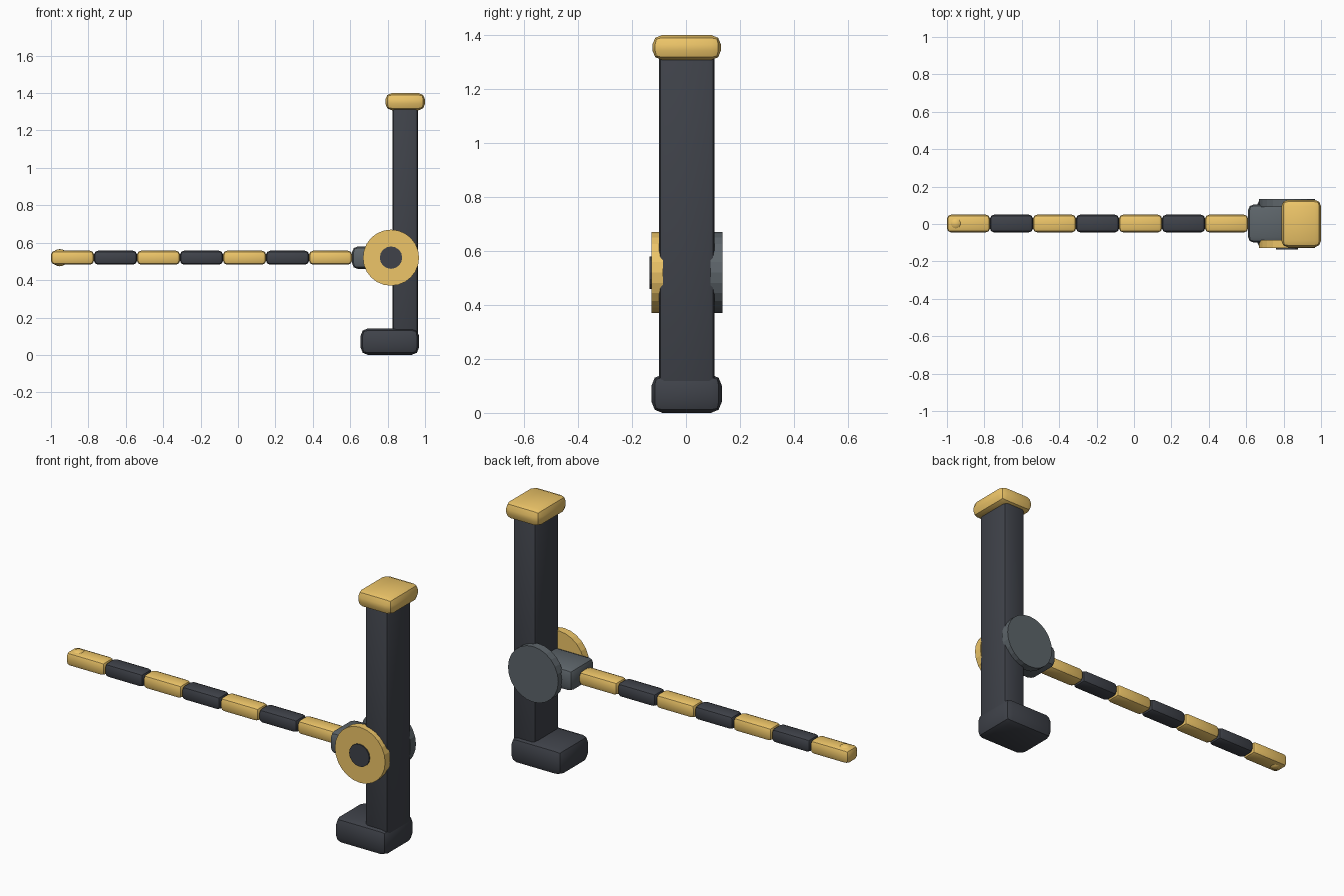
import bpy
from math import pi, radians

if "Cube" in bpy.data.objects:
    bpy.data.objects.remove(bpy.data.objects["Cube"])

CY = 0.0025            # depth centre of the body
AX, AZ = 0.818, 0.52   # pivot of the boom


def material(name, rgb):
    m = bpy.data.materials.new(name)
    m.diffuse_color = (*rgb, 1)
    m.use_nodes = True
    m.node_tree.nodes["Principled BSDF"].inputs["Base Color"].default_value = m.diffuse_color
    return m


gold = material("gold", (0.85, 0.56, 0.14))
dark = material("dark", (0.05, 0.055, 0.068))
steel = material("steel", (0.11, 0.13, 0.145))


def finish(name, mat):
    o = bpy.context.object
    o.name = name
    o.data.materials.append(mat)
    return o


def box(name, x, y, z, bevel, mat):
    """Rounded box from (min, max) ranges."""
    bpy.ops.mesh.primitive_cube_add(size=1, location=[sum(r) / 2 for r in (x, y, z)])
    o = finish(name, mat)
    o.scale = [r[1] - r[0] for r in (x, y, z)]
    bpy.ops.object.transform_apply(location=False, rotation=False, scale=True)
    b = o.modifiers.new("bevel", "BEVEL")
    b.width, b.segments = bevel, 2
    bpy.ops.object.modifier_apply(modifier="bevel")
    bpy.ops.object.shade_smooth_by_angle(angle=radians(40))
    return o


def disc(name, radius, y0, y1, mat, sides):
    """Flat-sided disc facing along y."""
    bpy.ops.mesh.primitive_cylinder_add(vertices=sides, radius=radius, depth=y1 - y0,
                                        location=(AX, (y0 + y1) / 2, AZ),
                                        rotation=(pi / 2, 0, 0))
    return finish(name, mat)


def span(half):
    return (CY - half, CY + half)


# upright post with foot and cap
box("foot", (0.655, 0.968), span(0.13), (0, 0.142), 0.04, dark)
box("post", (0.825, 0.962), span(0.103), (0.10, 1.34), 0.02, dark)
box("cap", (0.788, 1.0), span(0.127), (1.308, 1.4), 0.035, gold)

# pivot housing, side discs and front hub
box("pivot_housing", (0.61, 0.88), span(0.102), (0.46, 0.58), 0.03, steel)
disc("front_disc", 0.15, -0.1285, -0.086, gold, 24)
disc("back_disc", 0.15, 0.09, 0.1345, steel, 24)
disc("front_hub", 0.06, -0.1355, -0.11, dark, 16)

# boom of alternating segments
PITCH = 0.23
for i in range(7):
    x = -1 + i * PITCH
    box(f"boom_segment_{i + 1}", (x, x + PITCH), span(0.047), (AZ - 0.037, AZ + 0.037),
        0.021, dark if i % 2 else gold)

# rounded tip at the end of the boom
bpy.ops.mesh.primitive_uv_sphere_add(segments=16, ring_count=8, radius=0.046,
                                     location=(-0.953, CY, AZ))
finish("boom_tip", gold)
bpy.ops.object.shade_smooth_by_angle(angle=radians(40))
